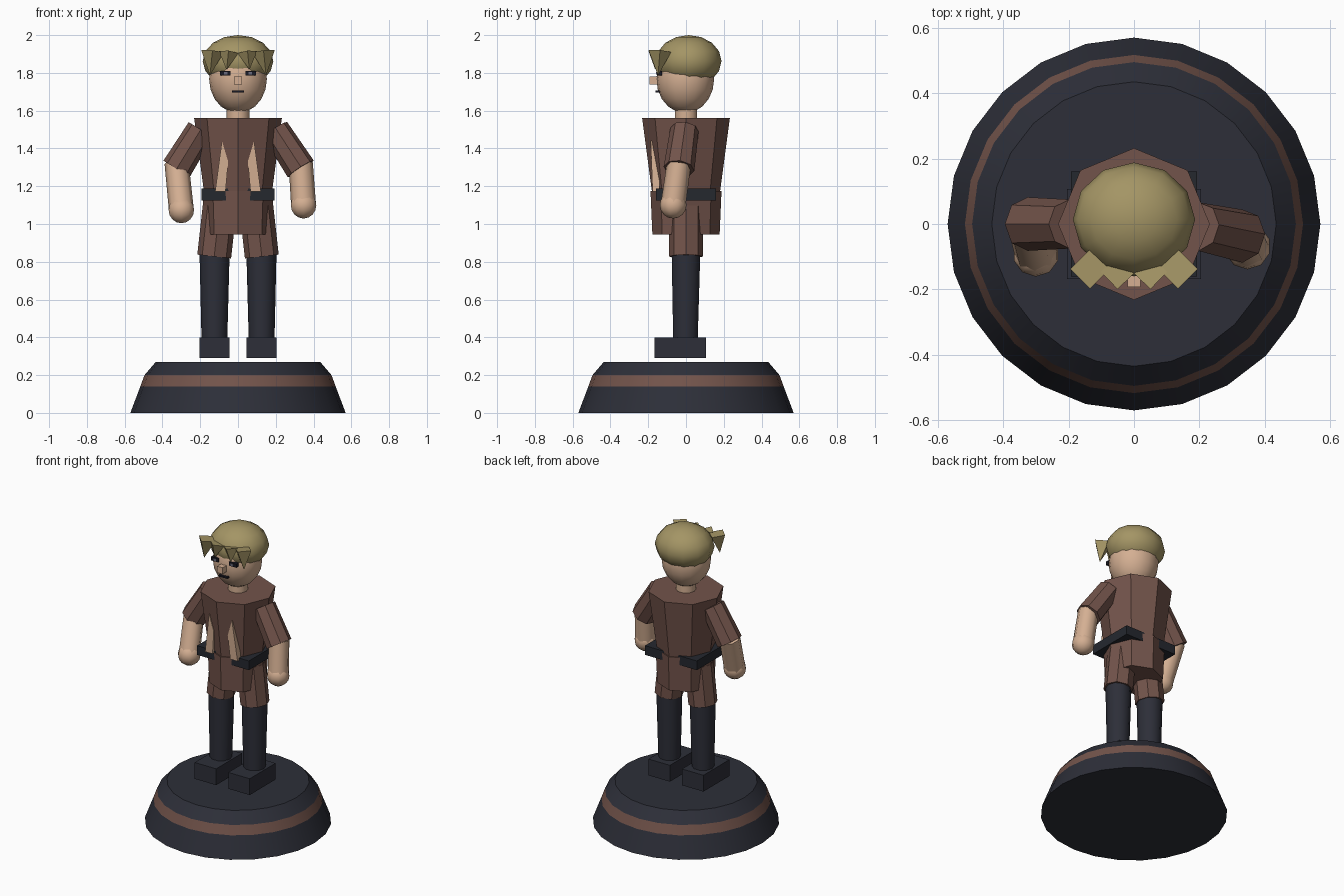
import bpy, bmesh, math
from mathutils import Vector

if "Cube" in bpy.data.objects:
    bpy.data.objects.remove(bpy.data.objects["Cube"])


def material(name, rgb):
    m = bpy.data.materials.new(name)
    m.diffuse_color = (*rgb, 1)
    m.use_nodes = True
    m.node_tree.nodes["Principled BSDF"].inputs["Base Color"].default_value = m.diffuse_color
    return m


SKIN = material("skin", (0.66, 0.43, 0.29))
BROWN = material("brown cloth", (0.170, 0.088, 0.070))
SLATE = material("dark slate", (0.026, 0.028, 0.040))
BELT = material("belt black", (0.018, 0.021, 0.028))
HAIR = material("straw hair", (0.37, 0.30, 0.13))
DARK = material("eye dark", (0.010, 0.010, 0.018))
IRIS = material("eye grey", (0.16, 0.16, 0.22))


def finish(name, bm, mats, smooth=None):
    bmesh.ops.recalc_face_normals(bm, faces=bm.faces)
    me = bpy.data.meshes.new(name)
    bm.to_mesh(me)
    bm.free()
    ob = bpy.data.objects.new(name, me)
    bpy.context.collection.objects.link(ob)
    for m in mats:
        me.materials.append(m)
    if smooth:
        bpy.ops.object.select_all(action='DESELECT')
        ob.select_set(True)
        bpy.context.view_layer.objects.active = ob
        bpy.ops.object.shade_smooth_by_angle(angle=math.radians(smooth))
    return ob


def tube(name, p0, p1, r0, r1, sides, mat, smooth=None):
    """Capped tapered cylinder between two points."""
    p0, p1 = Vector(p0), Vector(p1)
    axis = (p1 - p0).normalized()
    v = axis.cross(Vector((1, 0, 0))).normalized()
    u = v.cross(axis)
    bm = bmesh.new()
    rings = []
    for p, r in ((p0, r0), (p1, r1)):
        rings.append([bm.verts.new(p + r * (u * math.cos(a) + v * math.sin(a)))
                      for a in (2 * math.pi * i / sides for i in range(sides))])
    a, b = rings
    for i in range(sides):
        j = (i + 1) % sides
        bm.faces.new((a[i], a[j], b[j], b[i]))
    bm.faces.new(a)
    bm.faces.new(b)
    return finish(name, bm, [mat], smooth)


def box(name, lo, hi, mat):
    bm = bmesh.new()
    bmesh.ops.create_cube(bm, size=1)
    for v in bm.verts:
        v.co = [(l + h) / 2 + c * (h - l) for l, h, c in zip(lo, hi, v.co)]
    return finish(name, bm, [mat])


def ball(name, c, r, mat, seg=12, rings=8):
    bm = bmesh.new()
    bmesh.ops.create_uvsphere(bm, u_segments=seg, v_segments=rings, radius=1)
    for v in bm.verts:
        v.co = [a + b * k for a, b, k in zip(c, r, v.co)]
    return finish(name, bm, [mat], 60)


# Display base: stepped profile with a brown band
N = 24
bm = bmesh.new()
rings = []
for r, z in ((0.57, 0), (0.517, 0.14), (0.495, 0.2), (0.435, 0.27)):
    rings.append([bm.verts.new((r * math.cos(2 * math.pi * i / N),
                                r * math.sin(2 * math.pi * i / N), z)) for i in range(N)])
for k in range(3):
    for i in range(N):
        j = (i + 1) % N
        f = bm.faces.new((rings[k][i], rings[k][j], rings[k + 1][j], rings[k + 1][i]))
        f.material_index = 1 if k == 1 else 0
bm.faces.new(rings[0])
bm.faces.new(rings[3])
finish("display_base", bm, [SLATE, BROWN], 20)

# Torso, skirt, belt, neck
tube("tunic", (0, 0, 1.17), (0, 0, 1.56), 0.18, 0.232, 8, BROWN)
tube("tunic_skirt", (0, 0, 0.945), (0, 0, 1.175), 0.178, 0.188, 8, BROWN)
box("belt", (-0.193, -0.16, 1.125), (0.193, 0.16, 1.187), BELT)
tube("neck", (0, 0, 1.54), (0, 0, 1.66), 0.062, 0.062, 10, SKIN, 40)

for s, side in ((-1, "left"), (1, "right")):
    # Legs and feet
    tube(side + "_shorts", (s * 0.097, 0, 1.09), (s * 0.126, 0, 0.828), 0.09, 0.09, 8, BROWN)
    tube(side + "_boot_shaft", (s * 0.124, 0, 0.86), (s * 0.125, -0.003, 0.38),
         0.08, 0.068, 10, SLATE, 40)
    box(side + "_foot", (s * 0.125 - 0.08, -0.168, 0.29),
        (s * 0.125 + 0.08, 0.107, 0.40), SLATE)

    # Open shirt strip on the chest, tapering to the top
    bm = bmesh.new()
    layers = []
    for back in (0, 1):
        layers.append([bm.verts.new((s * x, -0.14 if back else y, z)) for x, z, y in
                       ((0.085, 1.44, -0.187), (0.052, 1.33, -0.184),
                        (0.066, 1.172, -0.177), (0.121, 1.172, -0.177))])
    f, b = layers
    bm.faces.new(f)
    bm.faces.new(b)
    for i in range(4):
        j = (i + 1) % 4
        bm.faces.new((f[i], f[j], b[j], b[i]))
    finish(side + "_shirt_strip", bm, [SKIN])

    # Eyes
    box(side + "_eye", (s * 0.067 - 0.028, -0.154, 1.786),
        (s * 0.067 + 0.028, -0.128, 1.81), DARK)
    box(side + "_iris", (s * 0.064 - 0.009, -0.158, 1.791),
        (s * 0.064 + 0.009, -0.152, 1.806), IRIS)

    # Fringe tufts: upside-down four-sided spikes
    tube(side + "_outer_tuft", (s * 0.135, -0.138, 1.915), (s * 0.148, -0.148, 1.79),
         0.06, 0.002, 4, HAIR)
    tube(side + "_inner_tuft", (s * 0.05, -0.148, 1.91), (s * 0.06, -0.162, 1.82),
         0.052, 0.002, 4, HAIR)

# Arms: each side hangs a little differently
for side, shoulder, elbow, hand in (
        ("left", (-0.197, 0, 1.50), (-0.325, 0, 1.292), (-0.30, -0.09, 1.075)),
        ("right", (0.197, -0.008, 1.50), (0.332, -0.037, 1.292), (0.347, -0.068, 1.10))):
    tube(side + "_sleeve", shoulder, elbow, 0.075, 0.082, 8, BROWN)
    e = Vector(elbow) + Vector((0, 0, 0.03))
    tube(side + "_forearm", e, hand, 0.064, 0.066, 8, SKIN, 50)
    ball(side + "_hand", hand, (0.071, 0.071, 0.071), SKIN, 10, 8)

# Head, hair and face
ball("head", (0, -0.004, 1.768), (0.153, 0.153, 0.181), SKIN, 16, 10)
ball("hair_cap", (0, 0.014, 1.862), (0.187, 0.174, 0.138), HAIR, 12, 8)
box("nose", (-0.02, -0.193, 1.738), (0.02, -0.135, 1.781), SKIN)
box("mouth", (-0.032, -0.161, 1.697), (0.032, -0.13, 1.707), DARK)
